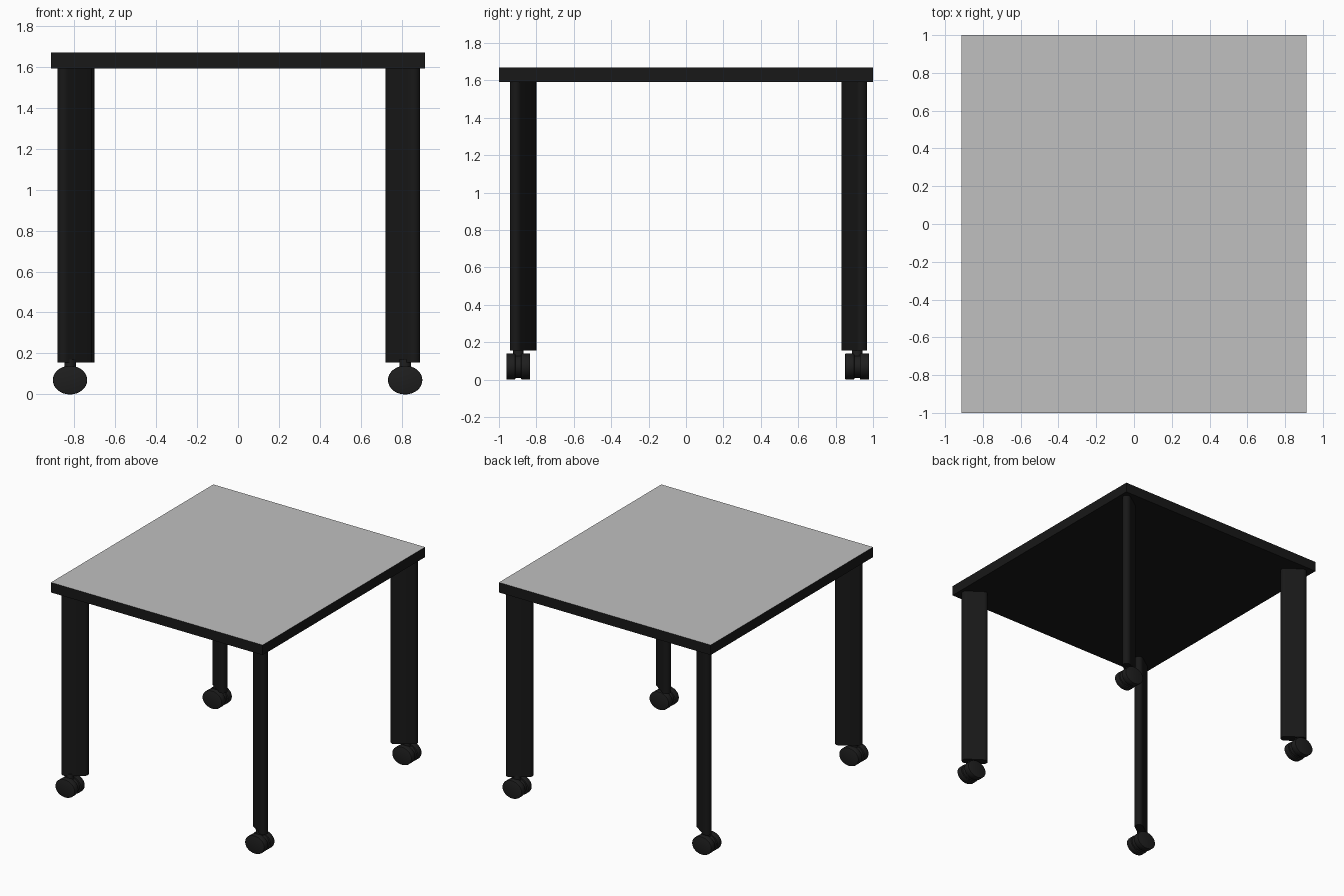
import bpy, bmesh, math
from mathutils import Matrix

if "Cube" in bpy.data.objects:
    bpy.data.objects.remove(bpy.data.objects["Cube"])


def mat(name, c):
    m = bpy.data.materials.new(name)
    m.diffuse_color = (c, c, c, 1)
    m.use_nodes = True
    m.node_tree.nodes["Principled BSDF"].inputs["Base Color"].default_value = m.diffuse_color
    return m


BLACK = mat("black frame", 0.009)
GREY = mat("light grey top", 0.53)
RUBBER = mat("caster black", 0.013)


def finish(bm, name, mats, smooth=True):
    bmesh.ops.recalc_face_normals(bm, faces=bm.faces)
    me = bpy.data.meshes.new(name)
    bm.to_mesh(me)
    bm.free()
    for m in mats:
        me.materials.append(m)
    ob = bpy.data.objects.new(name, me)
    bpy.context.collection.objects.link(ob)
    if smooth:
        bpy.ops.object.select_all(action='DESELECT')
        ob.select_set(True)
        bpy.context.view_layer.objects.active = ob
        bpy.ops.object.shade_smooth_by_angle(angle=math.radians(40))
    return ob


def prism(bm, pts, z0, z1):
    """Extrude a flat outline from z0 to z1."""
    f = bm.faces.new([bm.verts.new((x, y, z0)) for x, y in pts])
    r = bmesh.ops.extrude_face_region(bm, geom=[f])
    for v in r['geom']:
        if isinstance(v, bmesh.types.BMVert):
            v.co.z = z1


# Tabletop: black slab with a grey upper face
bm = bmesh.new()
prism(bm, [(-0.913, -1), (0.913, -1), (0.913, 1), (-0.913, 1)], 1.59, 1.668)
bmesh.ops.recalc_face_normals(bm, faces=bm.faces)
for f in bm.faces:
    f.material_index = 1 if f.normal.z > 0.9 else 0
finish(bm, "tabletop", [BLACK, GREY], smooth=False)


def leg(name, x, y, angle):
    """Flat-sided leg with rounded ends, turned towards the table centre."""
    r, half, n = 0.0315, 0.065, 12
    pts = []
    for side in (0, 1):
        for i in range(n + 1):
            a = -math.pi / 2 + math.pi * (side + i / n)
            px = r * math.cos(a) + (half if side == 0 else -half)
            py = r * math.sin(a)
            pts.append((x + px * math.cos(angle) - py * math.sin(angle),
                        y + px * math.sin(angle) + py * math.cos(angle)))
    bm = bmesh.new()
    prism(bm, pts, 0.155, 1.592)
    finish(bm, name, [BLACK])


def disc(bm, x, y, z, rx, rz, width, bevel=0.0):
    """Oval disc with its axle along y."""
    m = (Matrix.Translation((x, y, z)) @ Matrix.Diagonal((rx, 1, rz, 1))
         @ Matrix.Rotation(math.pi / 2, 4, 'X'))
    r = bmesh.ops.create_cone(bm, cap_ends=True, segments=32, radius1=1,
                              radius2=1, depth=width, matrix=m)
    if bevel:
        caps = {f for v in r['verts'] for f in v.link_faces if len(f.verts) > 4}
        edges = list({e for f in caps for e in f.edges})
        bmesh.ops.bevel(bm, geom=edges, offset=bevel, segments=2,
                        affect='EDGES', profile=0.5)


def caster(name, x, y):
    rx, rz = 0.084, 0.07
    bm = bmesh.new()
    # Twin wheels either side of a narrower core
    for s in (-1, 1):
        disc(bm, x, y + s * 0.0395, rz, rx, rz, 0.049, 0.005)
    disc(bm, x, y, rz, rx * 0.86, rz * 0.86, 0.05)
    # Stem into the leg
    bmesh.ops.create_cone(bm, cap_ends=True, segments=24, radius1=0.028,
                          radius2=0.028, depth=0.07,
                          matrix=Matrix.Translation((x, y, 0.135)))
    finish(bm, name, [RUBBER])


A = math.radians(35)
for name, lx, ly, cx, cy, ang in (
        ("front_left", -0.797, -0.868, -0.82, -0.897, A),
        ("front_right", 0.805, -0.873, 0.816, -0.897, -A),
        ("back_left", -0.786, 0.90, -0.82, 0.915, -A),
        ("back_right", 0.805, 0.90, 0.816, 0.915, A)):
    leg(name + "_leg", lx, ly, ang)
    caster(name + "_caster", cx, cy)
